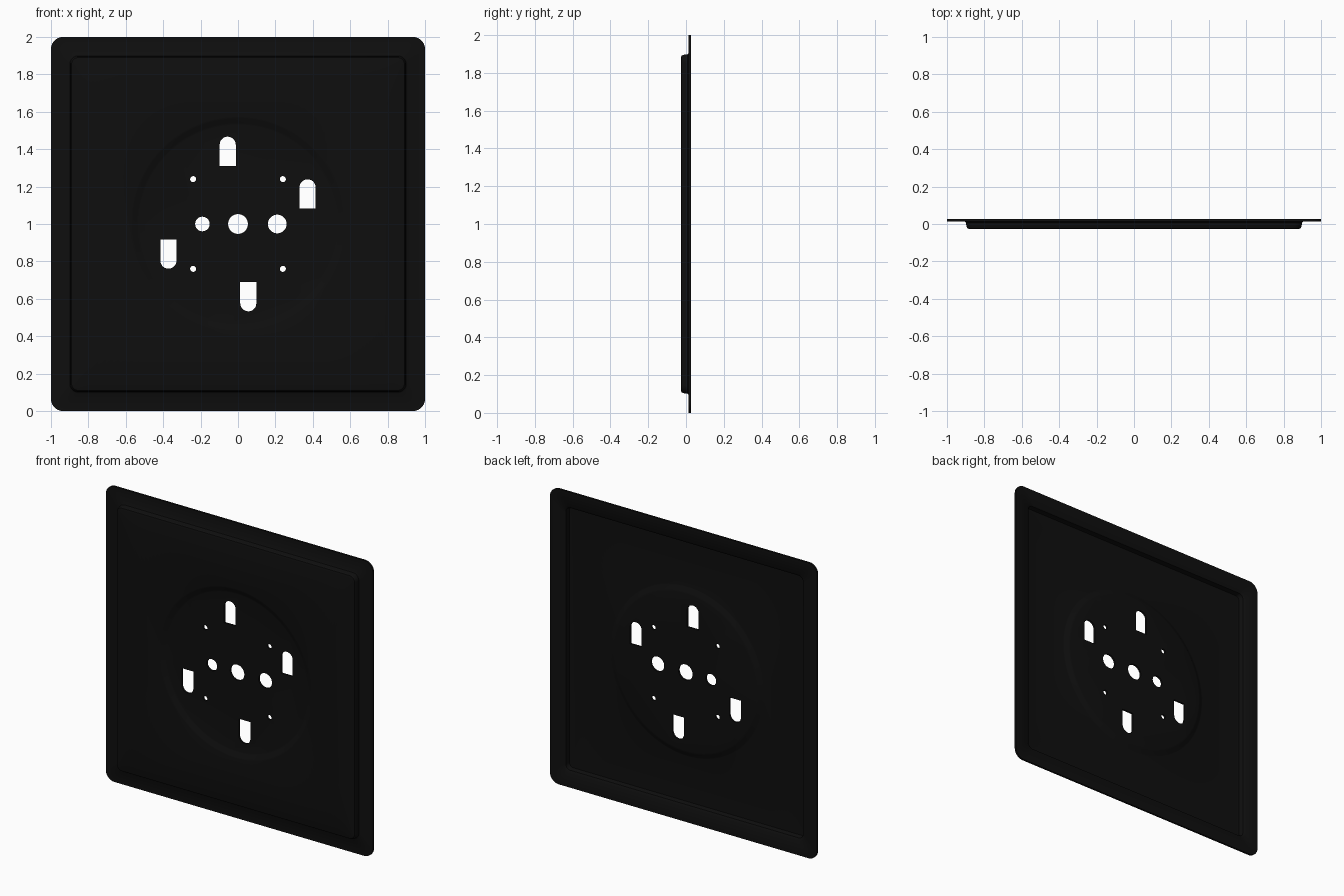
import bpy, bmesh, math
from math import pi, sin, cos

cube = bpy.data.objects.get("Cube")
if cube:
    bpy.data.objects.remove(cube, do_unlink=True)

mat = bpy.data.materials.new("matte_black")
mat.use_nodes = True
black = (0.0045, 0.0045, 0.0045, 1)
mat.diffuse_color = black
mat.node_tree.nodes["Principled BSDF"].inputs["Base Color"].default_value = black

STEPS = 16   # points per corner / quarter circle


def make_object(name, bm):
    mesh = bpy.data.meshes.new(name)
    bm.to_mesh(mesh)
    bm.free()
    mesh.materials.append(mat)
    obj = bpy.data.objects.new(name, mesh)
    bpy.context.collection.objects.link(obj)
    return obj


def rounded_square(half, radius):
    c = half - radius
    pts = []
    for q in range(4):
        mid = pi / 4 + q * pi / 2
        for j in range(STEPS):
            a = q * pi / 2 + pi / 2 * j / (STEPS - 1)
            pts.append((math.copysign(c, cos(mid)) + radius * cos(a),
                        math.copysign(c, sin(mid)) + radius * sin(a)))
    return pts


def circle(radius, cx=0, cz=0, n=4 * STEPS):
    return [(cx + radius * cos(2 * pi * (i + 0.5) / n),
             cz + radius * sin(2 * pi * (i + 0.5) / n)) for i in range(n)]


def slot(cx, flat_z, height, width=0.086):
    # flat at one end, half round at the other; negative height points down
    r, s = width / 2, math.copysign(1, height)
    arc_z = flat_z + height - s * r
    pts = [(cx - r, flat_z), (cx + r, flat_z)]
    pts += [(cx + r * cos(pi * i / 16), arc_z + s * r * sin(pi * i / 16))
            for i in range(17)]
    return pts


# Pressed sheet: flange, raised square tray, shallow round recess
sections = [(rounded_square(h, r), y) for h, r, y in (
    (1.0, 0.065, 0.014), (0.907, 0.05, 0.014), (0.899, 0.045, 0.009),
    (0.895, 0.042, -0.016), (0.890, 0.038, -0.024), (0.880, 0.03, -0.027))]
sections += [(circle(r), y) for r, y in (
    (0.575, -0.027), (0.565, -0.025), (0.54, -0.010), (0.53, -0.008))]

bm = bmesh.new()
loops = [[bm.verts.new((x, y, z + 1)) for x, z in pts] for pts, y in sections]
for outer, inner in zip(loops, loops[1:]):
    n = len(outer)
    for i in range(n):
        k = (i + 1) % n
        bm.faces.new((outer[i], outer[k], inner[k], inner[i]))
bm.faces.new(loops[-1])
plate = make_object("pressed_plate", bm)

# Sheet thickness
solid = plate.modifiers.new("thickness", "SOLIDIFY")
solid.thickness = 0.013
solid.offset = -1

# Hole cutters: bores, screw holes and keyed slots
outlines = [circle(0.053, 0, 1), circle(0.039, -0.19, 1), circle(0.05, 0.21, 1)]
outlines += [circle(0.016, sx * 0.24, 1 + sz * 0.24, 24)
             for sx in (-1, 1) for sz in (-1, 1)]
for s in (-1, 1):
    outlines.append(slot(-0.055 * s, 1 + 0.31 * s, 0.157 * s))
    outlines.append(slot(0.372 * s, 1 + 0.082 * s, 0.157 * s))

bm = bmesh.new()
for pts in outlines:
    face = bm.faces.new([bm.verts.new((x, -0.1, z)) for x, z in pts])
    ext = bmesh.ops.extrude_face_region(bm, geom=[face])["geom"]
    bmesh.ops.translate(bm, vec=(0, 0.2, 0),
                        verts=[v for v in ext if isinstance(v, bmesh.types.BMVert)])
bmesh.ops.remove_doubles(bm, verts=bm.verts, dist=1e-5)
bmesh.ops.recalc_face_normals(bm, faces=bm.faces)
cutter = make_object("hole_cutter", bm)
cutter.hide_render = True

cut = plate.modifiers.new("holes", "BOOLEAN")
cut.operation = "DIFFERENCE"
cut.solver = "EXACT"
cut.object = cutter

# Bake the modifiers, drop the cutter and shade
bpy.ops.object.select_all(action="DESELECT")
plate.select_set(True)
bpy.context.view_layer.objects.active = plate
for name in ("thickness", "holes"):
    bpy.ops.object.modifier_apply(modifier=name)
bpy.data.objects.remove(cutter, do_unlink=True)
bpy.ops.object.shade_smooth_by_angle(angle=math.radians(35))
